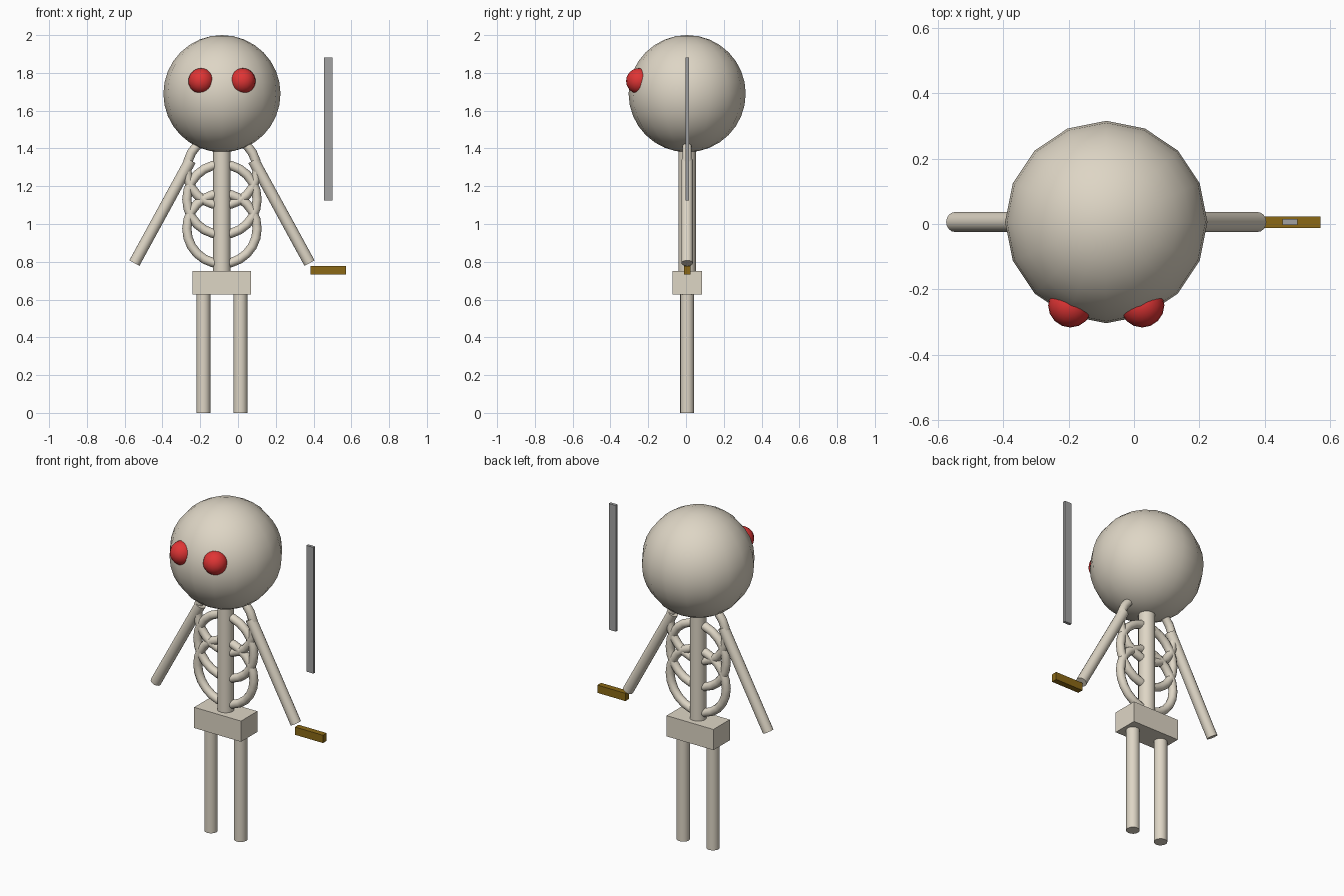
import bpy, math

if "Cube" in bpy.data.objects:
    bpy.data.objects.remove(bpy.data.objects["Cube"])

CX, CY = -0.085, 0.006   # body axis


def material(name, rgb):
    m = bpy.data.materials.new(name)
    m.diffuse_color = (*rgb, 1)
    m.use_nodes = True
    m.node_tree.nodes["Principled BSDF"].inputs["Base Color"].default_value = m.diffuse_color
    return m


BONE = material("bone", (0.73, 0.67, 0.56))
RED = material("eye red", (0.74, 0.035, 0.035))
STEEL = material("steel grey", (0.36, 0.36, 0.36))
WOOD = material("hilt brown", (0.258, 0.141, 0.008))


def finish(name, mat, smooth=True):
    ob = bpy.context.object
    ob.name = ob.data.name = name
    ob.data.materials.append(mat)
    if smooth:
        bpy.ops.object.shade_smooth_by_angle(angle=math.radians(50))
    return ob


def ball(name, mat, loc, r, seg, rings):
    bpy.ops.mesh.primitive_uv_sphere_add(segments=seg, ring_count=rings, radius=r, location=loc)
    return finish(name, mat)


def rod(name, mat, loc, r, length, tilt=0):
    bpy.ops.mesh.primitive_cylinder_add(vertices=16, radius=r, depth=length,
                                        location=loc, rotation=(0, tilt, 0))
    return finish(name, mat)


def box(name, mat, loc, size):
    bpy.ops.mesh.primitive_cube_add(size=1, location=loc)
    bpy.context.object.scale = size
    bpy.ops.object.transform_apply(location=False, rotation=False, scale=True)
    return finish(name, mat, smooth=False)


# head
ball("head", BONE, (CX, CY, 1.69), 0.31, 16, 16)

# spine and pelvis
rod("spine", BONE, (CX, CY, 1.085), 0.0465, 0.67)
box("pelvis", BONE, (CX, CY, 0.69), (0.31, 0.155, 0.124))

# upright rib rings
for i, z in enumerate((0.975, 1.13, 1.285)):
    bpy.ops.mesh.primitive_torus_add(major_segments=24, minor_segments=10,
                                     major_radius=0.186, minor_radius=0.0245,
                                     location=(CX, CY, z), rotation=(math.pi / 2, 0, 0))
    finish(f"rib_{i + 1}", BONE)

# paired eyes, arms and legs
for side, s in (("left", -1), ("right", 1)):
    ball(f"{side}_eye", RED, (CX + s * 0.11, -0.249, 1.757), 0.068, 16, 12)
    rod(f"{side}_arm", BONE, (CX + s * 0.315, CY, 1.065), 0.0305, 0.62, -s * 0.5)
    rod(f"{side}_leg", BONE, (CX + s * 0.098, CY, 0.315), 0.037, 0.63)

# floating sword
box("sword_hilt", WOOD, (0.478, CY, 0.755), (0.186, 0.035, 0.0465))
box("sword_blade", STEEL, (0.478, CY, 1.503), (0.0465, 0.0175, 0.755))
